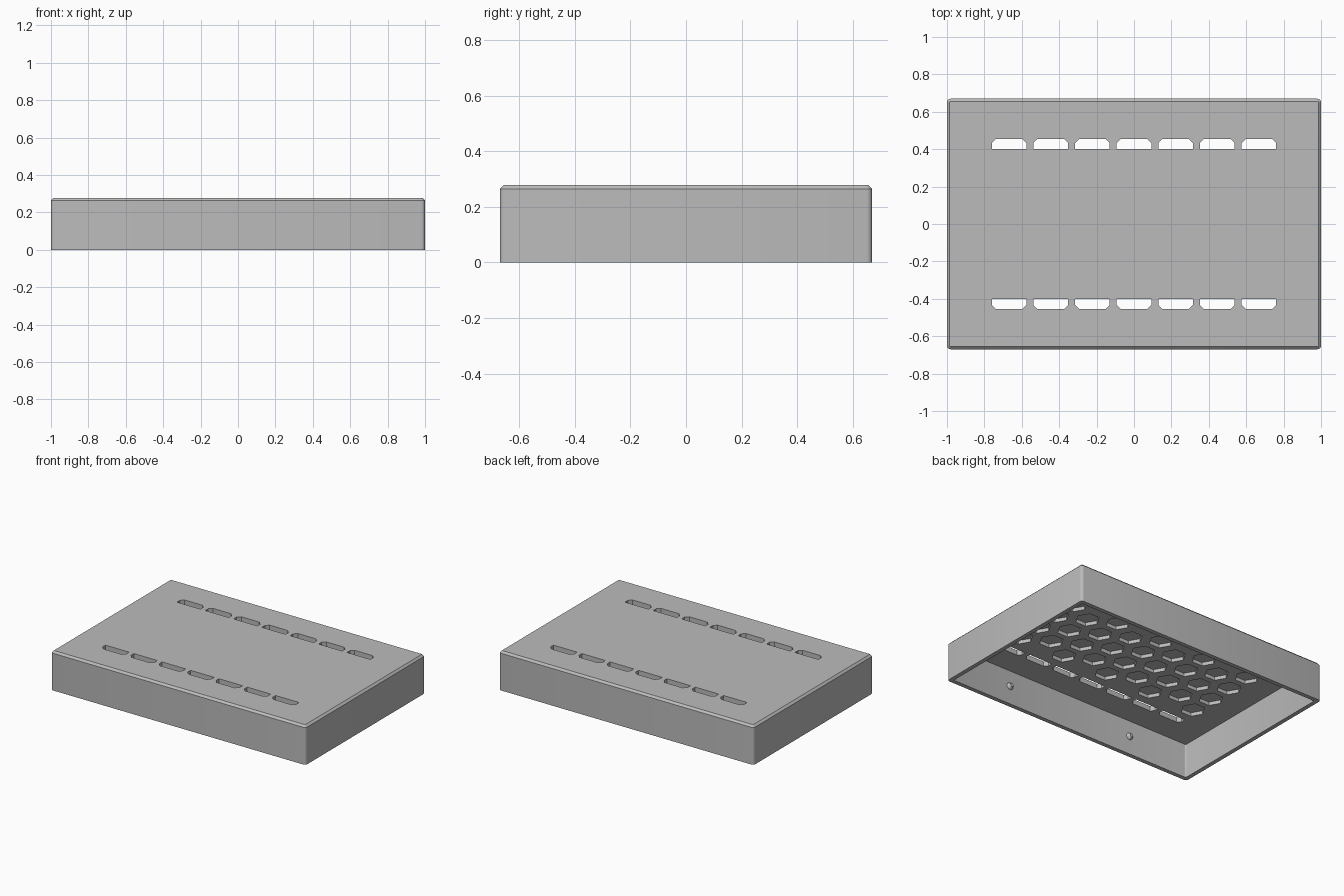
import bpy, bmesh, math
from mathutils import Matrix

cube = bpy.data.objects.get("Cube")
if cube:
    bpy.data.objects.remove(cube, do_unlink=True)

HALF_X, HALF_Y, HEIGHT = 1.0, 0.67, 0.278
WALL, CEILING, BEVEL, CORNER = 0.03, 0.243, 0.014, 0.02

grey = bpy.data.materials.new("plain grey")
grey.use_nodes = True
colour = (0.5, 0.5, 0.5, 1)
grey.diffuse_color = colour
grey.node_tree.nodes["Principled BSDF"].inputs["Base Color"].default_value = colour


def make_object(name, bm):
    bmesh.ops.recalc_face_normals(bm, faces=bm.faces)
    mesh = bpy.data.meshes.new(name)
    bm.to_mesh(mesh)
    bm.free()
    mesh.materials.append(grey)
    obj = bpy.data.objects.new(name, mesh)
    bpy.context.collection.objects.link(obj)
    return obj


def rounded_loop(bm, inset, z, radius):
    """Ring of vertices around a rectangle with rounded corners."""
    x, y = HALF_X - inset - radius, HALF_Y - inset - radius
    ring = []
    for quarter, (sx, sy) in enumerate([(1, 1), (-1, 1), (-1, -1), (1, -1)]):
        for step in range(5):
            a = math.pi / 2 * (quarter + step / 4)
            ring.append(bm.verts.new((sx * x + radius * math.cos(a),
                                      sy * y + radius * math.sin(a), z)))
    return ring


def add_prism(bm, points, z0, z1):
    low = [bm.verts.new((x, y, z0)) for x, y in points]
    high = [bm.verts.new((x, y, z1)) for x, y in points]
    bm.faces.new(low)
    bm.faces.new(high)
    n = len(points)
    for i in range(n):
        j = (i + 1) % n
        bm.faces.new((low[i], low[j], high[j], high[i]))


# Hollow shell, open underneath, with a chamfered top edge
bm = bmesh.new()
sections = [(WALL, CEILING, 0.01), (WALL, 0, 0.01), (0, 0, CORNER),
            (0, HEIGHT - BEVEL, CORNER), (BEVEL, HEIGHT, 0.008)]
rings = [rounded_loop(bm, *s) for s in sections]
for a, b in zip(rings, rings[1:]):
    for i in range(len(a)):
        j = (i + 1) % len(a)
        bm.faces.new((a[i], a[j], b[j], b[i]))
bm.faces.new(rings[0])
bm.faces.new(rings[-1])
shell = make_object("cover_shell", bm)

# Two rows of vent slots with clipped outer corners
bm = bmesh.new()
for side in (-1, 1):
    for i in range(-3, 4):
        c, w, cut = i * 0.2225, 0.0925, 0.022
        outline = [(c - w, 0.4), (c + w, 0.4), (c + w, 0.455 - cut),
                   (c + w - cut, 0.455), (c - w + cut, 0.455), (c - w, 0.455 - cut)]
        add_prism(bm, [(x, side * y) for x, y in outline], 0.2, 0.32)

# Honeycomb pockets in the ceiling
for col in range(-4, 5):
    rows = (-1.5, -0.5, 0.5, 1.5) if col % 2 == 0 else (-1, 0, 1)
    for row in rows:
        add_prism(bm, [(col * 0.18 + 0.08 * math.cos(k * math.pi / 3),
                        row * 0.18 + 0.08 * math.sin(k * math.pi / 3))
                       for k in range(6)], 0.2, HEIGHT - 0.01)
cutter = make_object("opening_cutter", bm)
cutter.hide_render = True

boolean = shell.modifiers.new("openings", 'BOOLEAN')
boolean.operation, boolean.solver, boolean.object = 'DIFFERENCE', 'EXACT', cutter
bpy.ops.object.select_all(action='DESELECT')
bpy.context.view_layer.objects.active = shell
shell.select_set(True)
bpy.ops.object.modifier_apply(modifier=boolean.name)
bpy.data.objects.remove(cutter, do_unlink=True)
bpy.ops.object.shade_smooth_by_angle(angle=math.radians(30))

# Snap nubs on the inside of the long walls
for side, where in ((-1, "front"), (1, "back")):
    for x, hand in ((-0.5, "right"), (0.5, "left")):
        bm = bmesh.new()
        bmesh.ops.create_cone(bm, cap_ends=True, segments=16, radius1=0.026,
                              radius2=0.012, depth=0.022)
        bm.transform(Matrix.Translation((x, side * (HALF_Y - WALL - 0.01), 0.13))
                     @ Matrix.Rotation(side * math.pi / 2, 4, 'X'))
        make_object(f"{where}_{hand}_snap_nub", bm)
